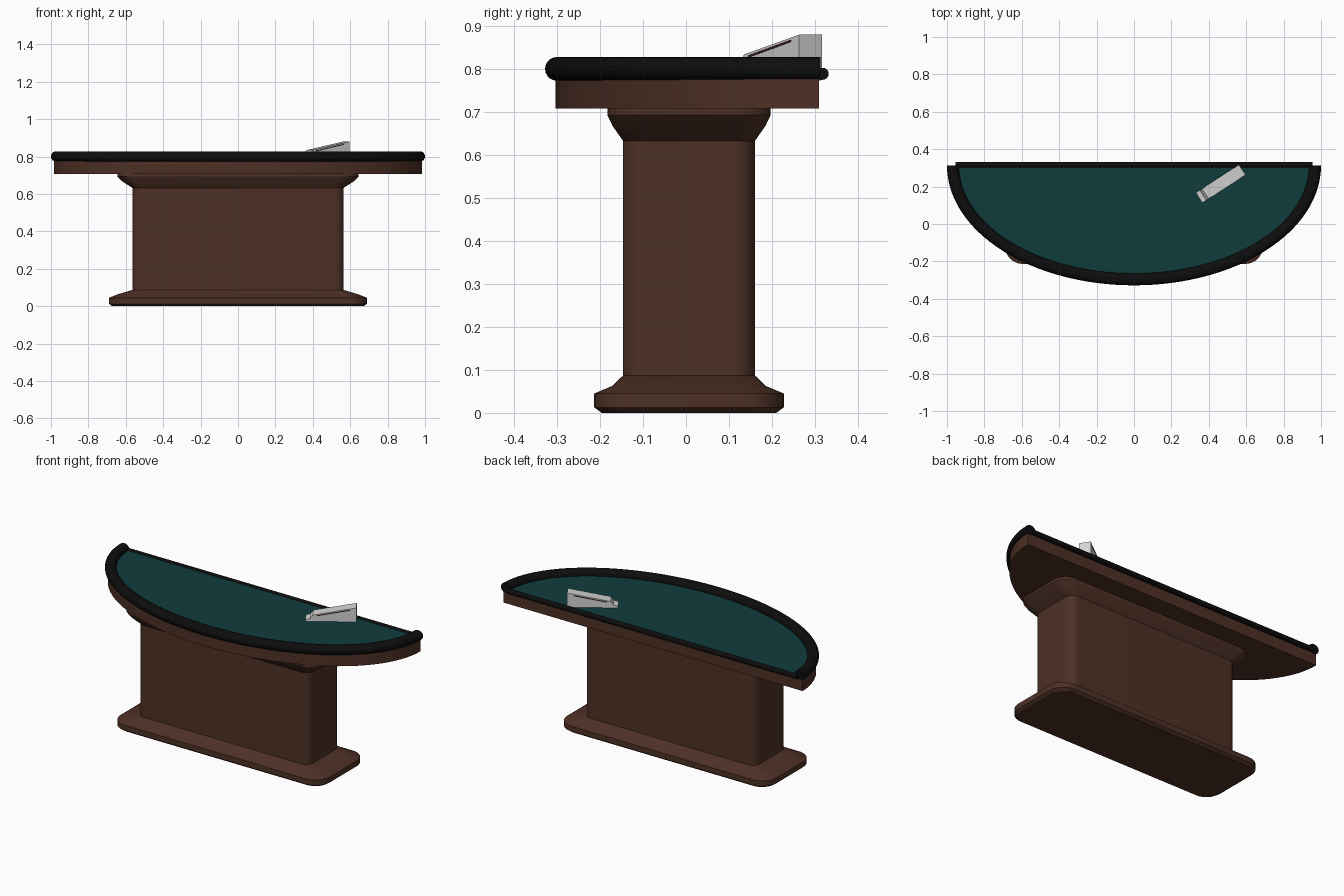
import bpy, bmesh
from math import sin, cos, pi, radians
from mathutils import Matrix, Vector

cube = bpy.data.objects.get("Cube")
if cube:
    bpy.data.objects.remove(cube, do_unlink=True)


def material(name, rgb):
    m = bpy.data.materials.new(name)
    m.use_nodes = True
    m.diffuse_color = (*rgb, 1)
    bsdf = next(n for n in m.node_tree.nodes if n.type == 'BSDF_PRINCIPLED')
    bsdf.inputs["Base Color"].default_value = (*rgb, 1)
    bsdf.inputs["Roughness"].default_value = 0.7
    return m


WOOD = material("dark wood", (0.075, 0.030, 0.019))
FELT = material("green felt", (0.005, 0.045, 0.045))
PAD = material("black padding", (0.004, 0.004, 0.004))
GREY = material("light grey plastic", (0.66, 0.66, 0.66))
SLOT = material("slot brown", (0.035, 0.012, 0.009))


def loft(name, rings, mat, smooth=True):
    """Skin a list of equally long point rings and cap both ends."""
    bm = bmesh.new()
    vs = [[bm.verts.new(p) for p in ring] for ring in rings]
    n = len(vs[0])
    for a, b in zip(vs, vs[1:]):
        for i in range(n):
            j = (i + 1) % n
            bm.faces.new((a[i], a[j], b[j], b[i]))
    bm.faces.new(vs[0])
    bm.faces.new(vs[-1])
    bmesh.ops.recalc_face_normals(bm, faces=bm.faces)
    me = bpy.data.meshes.new(name)
    bm.to_mesh(me)
    bm.free()
    me.materials.append(mat)
    ob = bpy.data.objects.new(name, me)
    bpy.context.collection.objects.link(ob)
    if smooth:
        bpy.ops.object.select_all(action='DESELECT')
        ob.select_set(True)
        bpy.context.view_layer.objects.active = ob
        bpy.ops.object.shade_smooth_by_angle(angle=radians(25))
    return ob


def rounded_rect(hx, hy, r, z, cy=0.007, steps=8):
    pts = []
    for k, (sx, sy) in enumerate([(1, 1), (-1, 1), (-1, -1), (1, -1)]):
        for i in range(steps + 1):
            t = (k + i / steps) * pi / 2
            pts.append((sx * (hx - r) + r * cos(t), cy + sy * (hy - r) + r * sin(t), z))
    return pts


def half_ellipse(a, b, cy, z, n=64):
    return [(a * cos(pi + pi * i / n), cy + b * sin(pi + pi * i / n), z) for i in range(n + 1)]


def capsule(w, h, n=10):
    """Stadium section, w half width and h half height."""
    pts = []
    for s, start in ((1, -pi / 2), (-1, pi / 2)):
        for i in range(n + 1):
            t = start + pi * i / n
            pts.append((s * (w - h) + h * cos(t), h * sin(t)))
    return pts


# Pedestal: half width, half depth, corner radius, height
foot = [(0.672, 0.203, 0.080, 0.0), (0.69, 0.2205, 0.095, 0.013),
        (0.69, 0.2205, 0.095, 0.045), (0.645, 0.178, 0.07, 0.063),
        (0.565, 0.1535, 0.05, 0.087)]
loft("pedestal_foot", [rounded_rect(*p) for p in foot], WOOD)
loft("pedestal_column", [rounded_rect(0.565, 0.1535, 0.05, z) for z in (0.085, 0.635)], WOOD)
neck = [(0.565, 0.1535, 0.05, 0.633), (0.62, 0.178, 0.07, 0.668),
        (0.645, 0.19, 0.08, 0.693), (0.645, 0.19, 0.08, 0.71)]
loft("pedestal_neck", [rounded_rect(*p) for p in neck], WOOD)

# Table top
loft("table_apron", [half_ellipse(0.985, 0.614, 0.31, z) for z in (0.708, 0.785)], WOOD)
loft("felt_surface", [half_ellipse(0.955, 0.595, 0.309, z) for z in (0.78, 0.796)], FELT)

# Padded arm rail swept around the curved edge
section = capsule(0.032, 0.0275)
N = 64
rail = []
for i in range(N + 1):
    t = pi + pi * i / N
    rail.append([((0.968 + o) * cos(t), 0.313 + (0.609 + o) * sin(t), 0.8005 + h)
                 for o, h in section])
loft("arm_rail", rail, PAD)

# Straight back rail
back = capsule(0.0155, 0.014)
loft("back_rail", [[(x, 0.3165 + o, 0.789 + h) for o, h in back] for x in (-0.955, 0.955)], PAD)

# Card dealing box: side outline along its length, turned on the felt
place = Matrix.Translation((0.348, 0.14, 0)) @ Matrix.Rotation(radians(33), 4, 'Z')


def side_prism(name, outline, y0, y1, mat):
    return loft(name, [[place @ Vector((s, y, z)) for s, z in outline] for y in (y0, y1)],
                mat, smooth=False)


side_prism("card_box", [(0, 0.79), (0, 0.806), (0.025, 0.813), (0.04, 0.834),
                        (0.275, 0.88), (0.275, 0.79)], -0.032, 0.032, GREY)
for side, y in (("right", -0.0325), ("left", 0.0325)):
    side_prism("card_box_slot_" + side, [(0.06, 0.827), (0.06, 0.832), (0.24, 0.868), (0.24, 0.863)],
               y - 0.001, y + 0.001, SLOT)
